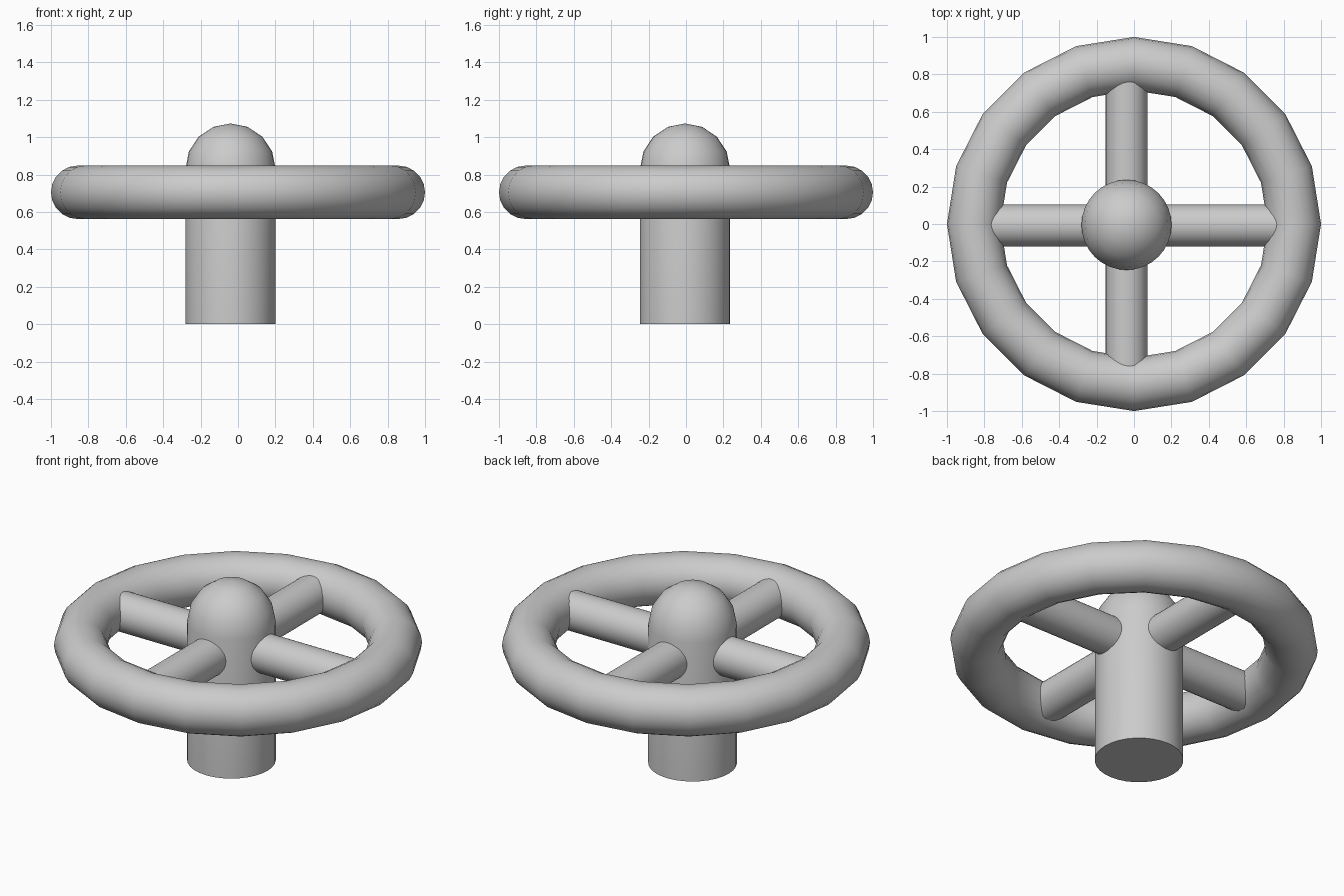
import bpy
from math import sin, cos, pi, radians

if "Cube" in bpy.data.objects:
    bpy.data.objects.remove(bpy.data.objects["Cube"])

HUB_X, HUB_Y, HUB_R = -0.04, -0.005, 0.241
WHEEL_Z = 0.705


def smooth(name):
    ob = bpy.context.object
    ob.name = name
    bpy.ops.object.shade_smooth_by_angle(angle=radians(35))
    return ob


def lathe(name, profile, segments, location):
    """Revolve an (r, z) profile starting and ending on the axis."""
    verts = [(0, 0, profile[0][1])]
    rings = profile[1:-1]
    for r, z in rings:
        verts += [(r * cos(2 * pi * i / segments), r * sin(2 * pi * i / segments), z)
                  for i in range(segments)]
    verts.append((0, 0, profile[-1][1]))
    top = len(verts) - 1
    faces = [[1 + i for i in reversed(range(segments))]]
    for k in range(len(rings) - 1):
        a = 1 + k * segments
        for i in range(segments):
            j = (i + 1) % segments
            faces.append((a + i, a + j, a + segments + j, a + segments + i))
    a = 1 + (len(rings) - 1) * segments
    faces += [(a + i, a + (i + 1) % segments, top) for i in range(segments)]
    me = bpy.data.meshes.new(name)
    me.from_pydata(verts, [], faces)
    # the centre point of the flat base is not needed
    me.update()
    ob = bpy.data.objects.new(name, me)
    ob.location = location
    bpy.context.collection.objects.link(ob)
    bpy.context.view_layer.objects.active = ob
    bpy.ops.object.select_all(action='DESELECT')
    ob.select_set(True)
    return smooth(name)


# Wheel rim
bpy.ops.mesh.primitive_torus_add(major_segments=20, minor_segments=20,
                                 major_radius=0.857, minor_radius=0.143,
                                 location=(0, 0, WHEEL_Z))
smooth("rim")

# Hub post with domed cap
dome = [(HUB_R * cos(radians(a)), 0.83 + 0.243 * sin(radians(a)))
        for a in (0, 22.5, 45, 67.5)]
lathe("hub_post", [(0, 0), (HUB_R, 0)] + dome + [(0, 1.073)], 32, (HUB_X, HUB_Y, 0))

# Crossing spokes, running from rim to rim through the hub
for name, loc, rot in (("spoke_x", (0, -0.008, 0.70), (0, pi / 2, 0)),
                       ("spoke_y", (-0.04, 0, 0.70), (pi / 2, 0, 0))):
    bpy.ops.mesh.primitive_cylinder_add(vertices=32, radius=0.112, depth=1.66,
                                        location=loc, rotation=rot)
    smooth(name)
